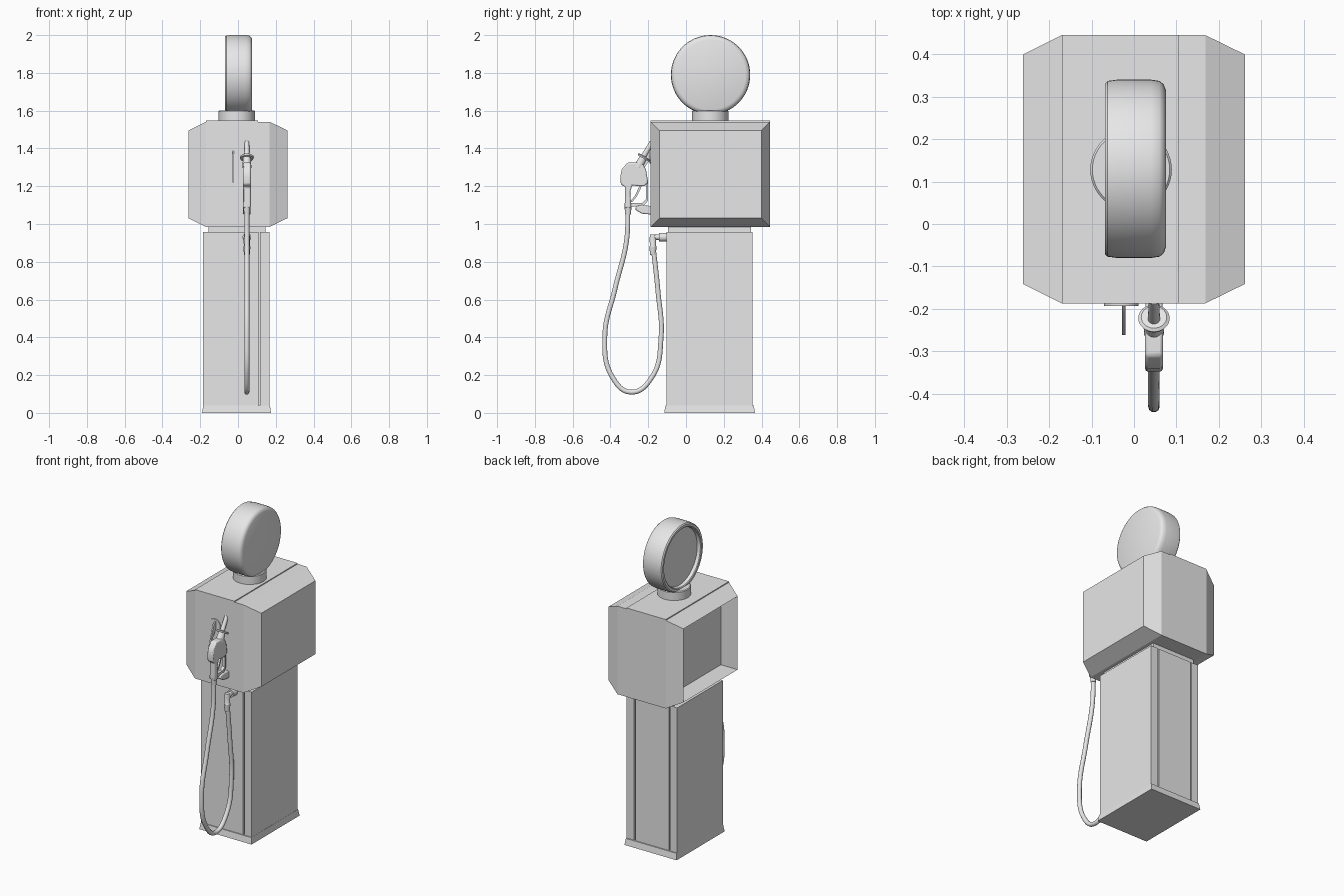
import bpy, bmesh, math
from mathutils import Vector

if "Cube" in bpy.data.objects:
    bpy.data.objects.remove(bpy.data.objects["Cube"])

grey = bpy.data.materials.new("plain_grey")
grey.use_nodes = True
grey.diffuse_color = (0.8, 0.8, 0.8, 1)
grey.node_tree.nodes["Principled BSDF"].inputs["Base Color"].default_value = (0.8, 0.8, 0.8, 1)


def finish(name, bm, smooth=True, bevel=0):
    bmesh.ops.recalc_face_normals(bm, faces=bm.faces)
    mesh = bpy.data.meshes.new(name)
    bm.to_mesh(mesh)
    bm.free()
    mesh.materials.append(grey)
    ob = bpy.data.objects.new(name, mesh)
    bpy.context.collection.objects.link(ob)
    if bevel:
        mod = ob.modifiers.new("edge_round", "BEVEL")
        mod.width, mod.segments, mod.limit_method = bevel, 2, "ANGLE"
    if smooth:
        bpy.ops.object.select_all(action="DESELECT")
        ob.select_set(True)
        bpy.context.view_layer.objects.active = ob
        bpy.ops.object.shade_smooth_by_angle(angle=math.radians(35))
    return ob


def loft(name, rings, smooth=False, bevel=0):
    """Skin equal-length point rings and cap both ends."""
    bm = bmesh.new()
    loops = [[bm.verts.new(p) for p in ring] for ring in rings]
    for a, b in zip(loops, loops[1:]):
        for i in range(len(a)):
            j = (i + 1) % len(a)
            bm.faces.new((a[i], a[j], b[j], b[i]))
    bm.faces.new(loops[0][::-1])
    bm.faces.new(loops[-1])
    return finish(name, bm, smooth, bevel)


def box(name, x, y, z, taper=0, bevel=0):
    def ring(h, t):
        return [(x[0] + t, y[0] + t, h), (x[1] - t, y[0] + t, h),
                (x[1] - t, y[1] - t, h), (x[0] + t, y[1] - t, h)]
    return loft(name, [ring(z[0], 0), ring(z[1], taper)], bevel=bevel)


def lathe(name, origin, axis, profile, segments=48):
    """Turn (distance along axis, radius) pairs about an axis."""
    rot = Vector(axis).to_track_quat("Z", "Y")
    turn = [2 * math.pi * i / segments for i in range(segments)]
    rings = [[Vector(origin) + rot @ Vector((r * math.cos(a), r * math.sin(a), d)) for a in turn]
             for d, r in profile]
    return loft(name, rings, smooth=True)


def tube(name, path, radius, x, cyclic=False):
    """Smooth round tube through (y, z) points at one x."""
    curve = bpy.data.curves.new(name, "CURVE")
    curve.dimensions = "3D"
    curve.bevel_depth, curve.bevel_resolution = radius, 3
    curve.use_fill_caps = True
    spline = curve.splines.new("BEZIER")
    spline.bezier_points.add(len(path) - 1)
    for p, (y, z) in zip(spline.bezier_points, path):
        p.co = (x, y, z)
        p.handle_left_type = p.handle_right_type = "AUTO"
    spline.use_cyclic_u = cyclic
    curve.materials.append(grey)
    ob = bpy.data.objects.new(name, curve)
    bpy.context.collection.objects.link(ob)
    bpy.ops.object.select_all(action="DESELECT")
    ob.select_set(True)
    bpy.context.view_layer.objects.active = ob
    bpy.ops.object.convert(target="MESH")
    bpy.ops.object.shade_smooth_by_angle(angle=math.radians(40))


def side_prism(name, outline, x0, x1, bevel=0):
    return loft(name, [[(x, y, z) for y, z in outline] for x in (x0, x1)], True, bevel)


# Plinth, column with seam grooves, and neck
box("plinth", (-0.19, 0.175), (-0.115, 0.365), (0, 0.04), taper=0.006)
left, right, front, back, cut = -0.185, 0.168, -0.103, 0.352, 0.012
outline = [(left, front)]
outline += [(0.108, front), (0.108, front + cut), (0.116, front + cut), (0.116, front)]
outline += [(right, front), (right, back)]
for seam in (0.116, -0.127):
    outline += [(seam, back), (seam, back - cut), (seam - 0.008, back - cut), (seam - 0.008, back)]
outline += [(left, back)]
loft("column", [[(x, y, z) for x, y in outline] for z in (0.035, 0.957)])
box("neck", (-0.155, 0.145), (-0.095, 0.345), (0.95, 1.0))


# Head: chamfered housing with a deep window bay on one side
def head_ring(x, inset):
    y0, y1, z0, z1 = -0.187 + inset, 0.445 - inset, 0.985 + inset, 1.541 - inset
    return [(x, y0, z0), (x, y1, z0), (x, y1, z1), (x, y0, z1)]


loft("head", [head_ring(x, i) for x, i in
              ((-0.145, 0.046), (-0.262, 0.046), (-0.17, 0), (0.168, 0), (0.262, 0.046))])
box("roof_plate", (-0.17, 0.105), (-0.187, 0.445), (1.535, 1.547))

# Globe on its round foot, with a rimmed recess on one face
lathe("globe_foot", (-0.007, 0.128, 1.54), (0, 0, 1),
      [(0, 0.096), (0.057, 0.096), (0.062, 0.091)])
lathe("globe", (0, 0.13, 1.79), (1, 0, 0),
      [(-0.045, 0.178), (-0.064, 0.182), (-0.068, 0.187), (-0.068, 0.201), (-0.062, 0.207),
       (-0.04, 0.21), (0.04, 0.21), (0.06, 0.207), (0.07, 0.199), (0.075, 0.185)], 64)

# Switch disc and lever
lathe("switch_disc", (-0.03, -0.18, 1.36), (0, -1, 0), [(0, 0.041), (0.013, 0.041)], 32)
side_prism("switch_lever", [(-0.19, 1.39), (-0.215, 1.37), (-0.255, 1.25), (-0.262, 1.22),
                            (-0.25, 1.22), (-0.225, 1.29), (-0.19, 1.345)], -0.028, -0.02)

# Nozzle: grip body, trigger guard, splash disc, spout
nx = 0.047
side_prism("nozzle_body", [(-0.325, 1.085), (-0.29, 1.085), (-0.295, 1.17), (-0.285, 1.205),
                           (-0.25, 1.2), (-0.22, 1.2), (-0.2, 1.22), (-0.212, 1.29),
                           (-0.235, 1.325), (-0.31, 1.325), (-0.34, 1.29), (-0.348, 1.25),
                           (-0.345, 1.21), (-0.322, 1.195)], nx - 0.021, nx + 0.021, 0.007)
side_prism("trigger_guard", [(-0.305, 1.09), (-0.225, 1.095), (-0.2, 1.125), (-0.2, 1.22),
                             (-0.213, 1.22), (-0.213, 1.13), (-0.23, 1.112), (-0.305, 1.112)],
           nx - 0.01, nx + 0.01)
side_prism("trigger", [(-0.245, 1.205), (-0.27, 1.15), (-0.295, 1.12), (-0.285, 1.115),
                       (-0.258, 1.15), (-0.232, 1.205)], nx - 0.006, nx + 0.006)
spout_dir = (0, 0.5, 0.86)
lathe("spout_collar", (nx, -0.255, 1.3), spout_dir, [(0, 0.024), (0.06, 0.02)], 20)
lathe("splash_disc", (nx, -0.226, 1.347), spout_dir, [(0, 0.034), (0.008, 0.037), (0.013, 0.03)], 32)
lathe("spout", (nx, -0.235, 1.34), spout_dir, [(0, 0.015), (0.11, 0.012)], 20)

# Nozzle rest fixed to the head
side_prism("nozzle_rest", [(-0.18, 1.05), (-0.235, 1.055), (-0.268, 1.075), (-0.265, 1.095),
                           (-0.235, 1.1), (-0.18, 1.095)], nx - 0.02, nx + 0.02, 0.006)

# Hose loop with fittings at both ends
tube("hose", [(-0.307, 1.1), (-0.315, 0.91), (-0.375, 0.66), (-0.43, 0.4), (-0.39, 0.19),
              (-0.29, 0.11), (-0.18, 0.19), (-0.132, 0.4), (-0.148, 0.64), (-0.175, 0.89)],
     0.0135, nx)
lathe("hose_ferrule", (nx, -0.307, 1.05), (0, 0, 1), [(0, 0.015), (0.045, 0.019)], 20)
lathe("hose_coupling", (nx, -0.175, 0.835), (0, 0, 1),
      [(0, 0.015), (0.045, 0.019), (0.05, 0.016), (0.09, 0.018), (0.11, 0.014)], 20)
lathe("hose_outlet", (nx, -0.178, 0.93), (0, 1, 0),
      [(0, 0.014), (0.035, 0.014), (0.036, 0.023), (0.09, 0.023)], 20)
